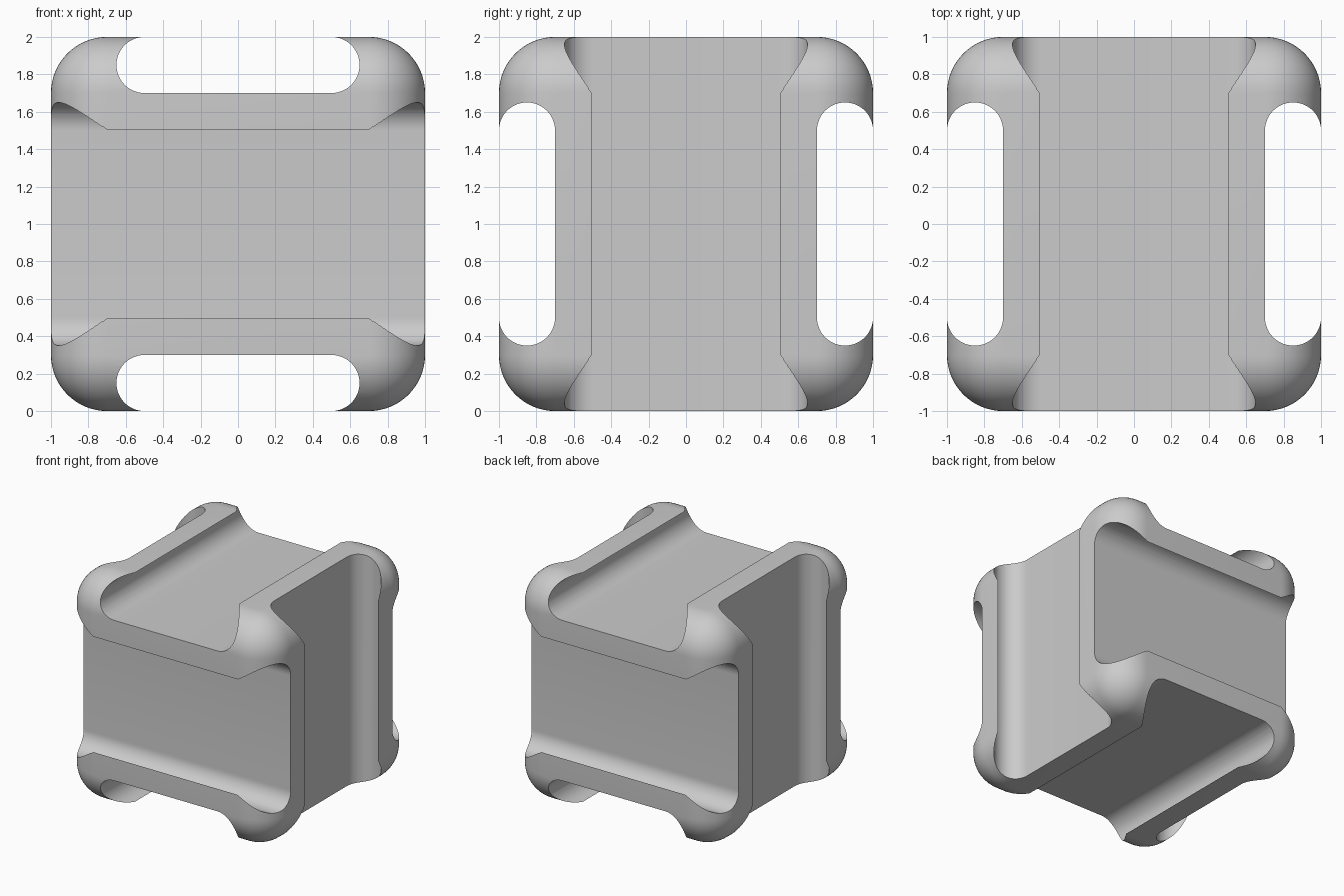
import bpy, bmesh
from math import sin, cos, pi, radians

if "Cube" in bpy.data.objects:
    bpy.data.objects.remove(bpy.data.objects["Cube"])

R = 0.3          # corner rounding of the block
r = 0.15         # end radius of the slots
DEPTH = 0.8503   # slot centre distance from block centre
SEG = 24


def make_object(name, bm):
    bmesh.ops.recalc_face_normals(bm, faces=bm.faces)
    mesh = bpy.data.meshes.new(name)
    bm.to_mesh(mesh)
    bm.free()
    obj = bpy.data.objects.new(name, mesh)
    obj.location.z = 1
    bpy.context.collection.objects.link(obj)
    return obj


# Rounded block
bm = bmesh.new()
bmesh.ops.create_cube(bm, size=2)
bmesh.ops.bevel(bm, geom=bm.edges[:], offset=R, offset_type='OFFSET',
                segments=16, profile=0.5, affect='EDGES')
block = make_object("grooved_block", bm)

# Stadium slot profile: (width, depth)
profile = []
for side in (1, -1):
    for i in range(SEG + 1):
        a = -pi / 2 + pi * i / SEG
        profile.append((side * (0.5 + r * cos(a)), side * r * sin(a)))

# Six slots, one per face, each running along a different axis cyclically
bm = bmesh.new()
for depth_axis in range(3):
    width_axis, length_axis = (depth_axis + 1) % 3, (depth_axis + 2) % 3
    for sign in (1, -1):
        rings = []
        for end in (-1.3, 1.3):
            ring = []
            for w, d in profile:
                co = [0, 0, 0]
                co[depth_axis] = sign * DEPTH + d
                co[width_axis] = w
                co[length_axis] = end
                ring.append(bm.verts.new(co))
            rings.append(ring)
            bm.faces.new(ring)
        n = len(profile)
        for i in range(n):
            j = (i + 1) % n
            bm.faces.new((rings[0][i], rings[0][j], rings[1][j], rings[1][i]))
cutter = make_object("slot_cutter", bm)
cutter.hide_render = True
cutter.hide_viewport = False

# Carve the slots
mod = block.modifiers.new("slots", 'BOOLEAN')
mod.operation = 'DIFFERENCE'
mod.solver = 'EXACT'
mod.object = cutter
bpy.context.view_layer.objects.active = block
block.select_set(True)
bpy.ops.object.modifier_apply(modifier=mod.name)
bpy.data.objects.remove(cutter)

bpy.ops.object.shade_smooth_by_angle(angle=radians(30))
